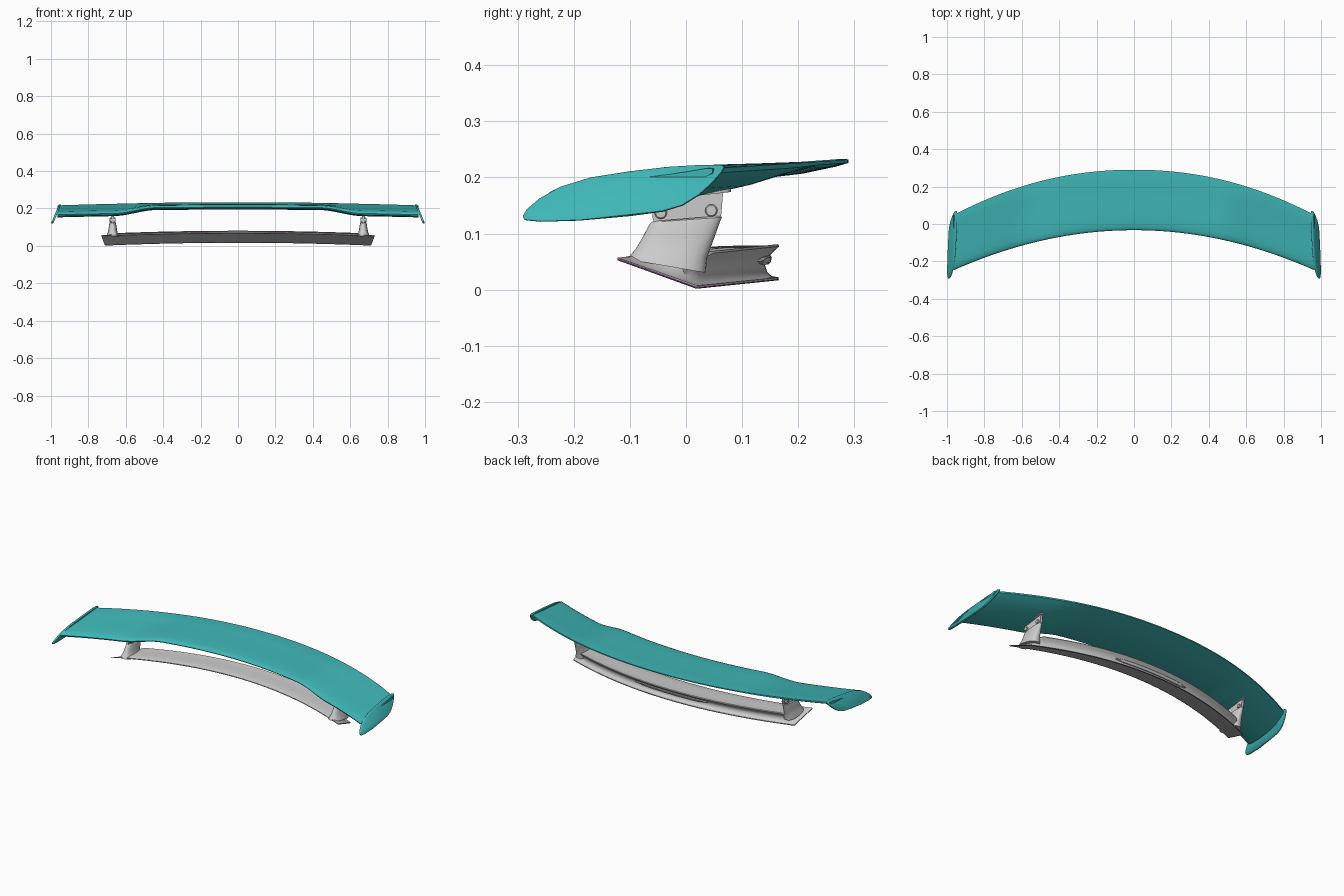
import bpy, bmesh, math
from mathutils import Vector

if "Cube" in bpy.data.objects:
    bpy.data.objects.remove(bpy.data.objects["Cube"])


def material(name, color):
    m = bpy.data.materials.new(name)
    m.diffuse_color = color
    m.use_nodes = True
    m.node_tree.nodes["Principled BSDF"].inputs["Base Color"].default_value = m.diffuse_color
    return m


TEAL = material("teal", (0.05, 0.47, 0.47, 1))
PURPLE = material("purple", (0.4, 0.06, 0.4, 1))


def finish(bm, name, mat=None, angle=35):
    bmesh.ops.recalc_face_normals(bm, faces=bm.faces)
    me = bpy.data.meshes.new(name)
    bm.to_mesh(me)
    bm.free()
    ob = bpy.data.objects.new(name, me)
    bpy.context.collection.objects.link(ob)
    if mat:
        me.materials.append(mat)
    bpy.ops.object.select_all(action='DESELECT')
    ob.select_set(True)
    bpy.context.view_layer.objects.active = ob
    bpy.ops.object.shade_smooth_by_angle(angle=math.radians(angle))
    return ob


def loft(name, rings, mat=None, angle=35):
    bm = bmesh.new()
    vs = [[bm.verts.new(p) for p in r] for r in rings]
    n = len(vs[0])
    for a, b in zip(vs, vs[1:]):
        for i in range(n):
            j = (i + 1) % n
            bm.faces.new((a[i], a[j], b[j], b[i]))
    bm.faces.new(vs[0])
    bm.faces.new(vs[-1])
    return finish(bm, name, mat, angle)


def smooth(a, b, x):
    t = min(1, max(0, (x - a) / (b - a)))
    return t * t * (3 - 2 * t)


def mirror(ob):
    m = ob.modifiers.new("mirror", 'MIRROR')
    m.mirror_object = centre


centre = bpy.data.objects.new("mirror_centre", None)
bpy.context.collection.objects.link(centre)
centre.hide_render = True

# Main wing: swept aerofoil whose leading edge drops outside the struts
UPPER = [(0, 0), (.01, .005), (.04, .009), (.12, .011), (.3, .009), (.5, .006), (.75, .003), (.97, .003), (1, .001)]
LOWER = [(1, -.005), (.93, -.010), (.75, -.018), (.5, -.022), (.3, -.020), (.12, -.014), (.04, -.009), (.01, -.005)]


def wing_ring(x):
    s = smooth(.44, .66, abs(x))
    q = (x / .96) ** 2
    y0, y1 = -.033 - .212 * q, .29 - .24 * abs(x / .96) ** 2.1
    z0 = .207 - .028 * s - .012 * q
    z1 = .231 - .016 * q
    ring = []
    for u, h in UPPER + LOWER:
        k = 1 + .45 * s if h < 0 else 1
        ring.append((x, y0 + (y1 - y0) * u, z0 + (z1 - z0) * u + h * k))
    return ring


loft("wing", [wing_ring(-.966 + 1.932 * i / 72) for i in range(73)], TEAL)

# Tilted end plates from a side outline, with softened rims
OUTLINE = [(-.288, .124), (-.291, .131), (-.284, .143), (-.262, .162), (-.225, .183), (-.17, .2),
           (-.1, .211), (-.03, .219), (.03, .2225), (.062, .2225), (.07, .219), (.066, .211),
           (.048, .19), (.025, .169), (-.005, .15), (-.04, .139), (-.1, .131), (-.19, .123), (-.26, .121)]


def plate_ring(offset, inset):
    c = Vector((-.1, .17))
    out = []
    for y, z in OUTLINE:
        d = Vector((y, z)) - c
        p = c + d * (1 - inset / d.length)
        out.append((.957 + .42 * (.222 - p.y) + offset, p.x, p.y))
    return out


mirror(loft("end_plate", [plate_ring(-.012, .003), plate_ring(-.009, 0),
                          plate_ring(-.003, 0), plate_ring(0, .003)], TEAL, 50))

# Curved base: sloping underside, raised deck and concave tail lip
TOP = [(-.122, .057), (-.112, .0605), (-.08, .063), (-.04, .0635), (0, .0635), (.019, .066), (.021, .062),
       (.010, .052), (-.001, .040), (-.004, .028), (0, .016), (.008, .009), (.020, .007)]
HALF = .73


def arc(x):
    q = 1 - (x / HALF) ** 2
    return .145 * q, .015 * q


def base_ring(x):
    dy, dz = arc(x)
    r = 1 - smooth(.665, .715, abs(x))
    ring = []
    n = len(TOP)
    for i, (y, z) in enumerate(TOP):
        t = i / (n - 1)
        fy = -.122 + .142 * t
        y = fy + (y - fy) * r
        flat = .057 - .05 * (y + .122) / .142
        z = flat + (z - flat) * r
        ring.append((x * (1 - .027 * (y + .122) / .142), y + dy, z + dz))
    for y, z in ((.02, .003), (-.05, .027), (-.122, .0535)):
        ring.append((x * (1 - .027 * (y + .122) / .142), y + dy, z + dz))
    return ring


XS = [-HALF + 2 * HALF * i / 80 for i in range(81)]
loft("base", [base_ring(x) for x in XS])

# Purple seal around the lower rim
cu = bpy.data.curves.new("base_seal", 'CURVE')
cu.dimensions = '3D'
cu.bevel_depth = .0015
cu.bevel_resolution = 1
rim = []
for x in XS[::2]:
    dy, dz = arc(x)
    rim.append((x, dy - .121, dz + .0535))
for x in reversed(XS[::2]):
    dy, dz = arc(x)
    rim.append((x * .973, dy + .019, dz + .003))
sp = cu.splines.new('POLY')
sp.points.add(len(rim) - 1)
for p, co in zip(sp.points, rim):
    p.co = (*co, 1)
sp.use_cyclic_u = True
cu.materials.append(PURPLE)
bpy.context.collection.objects.link(bpy.data.objects.new("base_seal", cu))

# Rear light bar set in the concave tail
bar = []
for i in range(21):
    x = -.23 + .46 * i / 20
    dy, dz = arc(x)
    h = .008 * (1 - abs(x / .235) ** 8)
    bar.append([(x, dy + a, dz + .038 + b * h) for a, b in
                ((-.012, -1), (.002, -1), (.006, -.5), (.008, .6), (.006, 1), (-.012, 1))])
loft("rear_light", bar)


# Struts: flared oval columns leaning back
def oval(y0, y1, zf, zb, half, cx=.67, n=28):
    out = []
    for i in range(n):
        a = 2 * math.pi * i / n
        c, s = math.cos(a), math.sin(a)
        u = .5 + .5 * math.copysign(abs(c) ** .85, c)
        out.append((cx + half * math.copysign(abs(s) ** .8, s), y0 + (y1 - y0) * u, zf + (zb - zf) * u))
    return out


mirror(loft("strut", [oval(-.104, .035, .054, .03, .037), oval(-.098, .038, .063, .058, .031),
                      oval(-.09, .043, .072, .072, .026), oval(-.078, .051, .092, .094, .022),
                      oval(-.066, .061, .115, .122, .018), oval(-.062, .064, .120, .129, .016),
                      oval(-.058, .062, .122, .132, .012)]))

# Wing brackets standing on the struts
mirror(loft("wing_bracket", [[(x, y, z) for y, z in
       ((-.056, .115), (.055, .122), (.063, .135), (.067, .185), (-.055, .185), (-.06, .13))]
       for x in (.663, .677)]))

# Mounting foot under the wing
mirror(loft("bracket_foot", [oval(-.07, .08, .158, .174, .02), oval(-.07, .08, .185, .195, .022)]))

# Bolts through the brackets
for i, (y, z) in enumerate(((-.045, .137), (.045, .141))):
    rings = []
    for x, r in ((.654, .009), (.656, .011), (.684, .011), (.686, .009)):
        rings.append([(x, y + r * math.cos(k * math.pi / 10), z + r * math.sin(k * math.pi / 10)) for k in range(20)])
    mirror(loft("bracket_bolt_%d" % (i + 1), rings))
